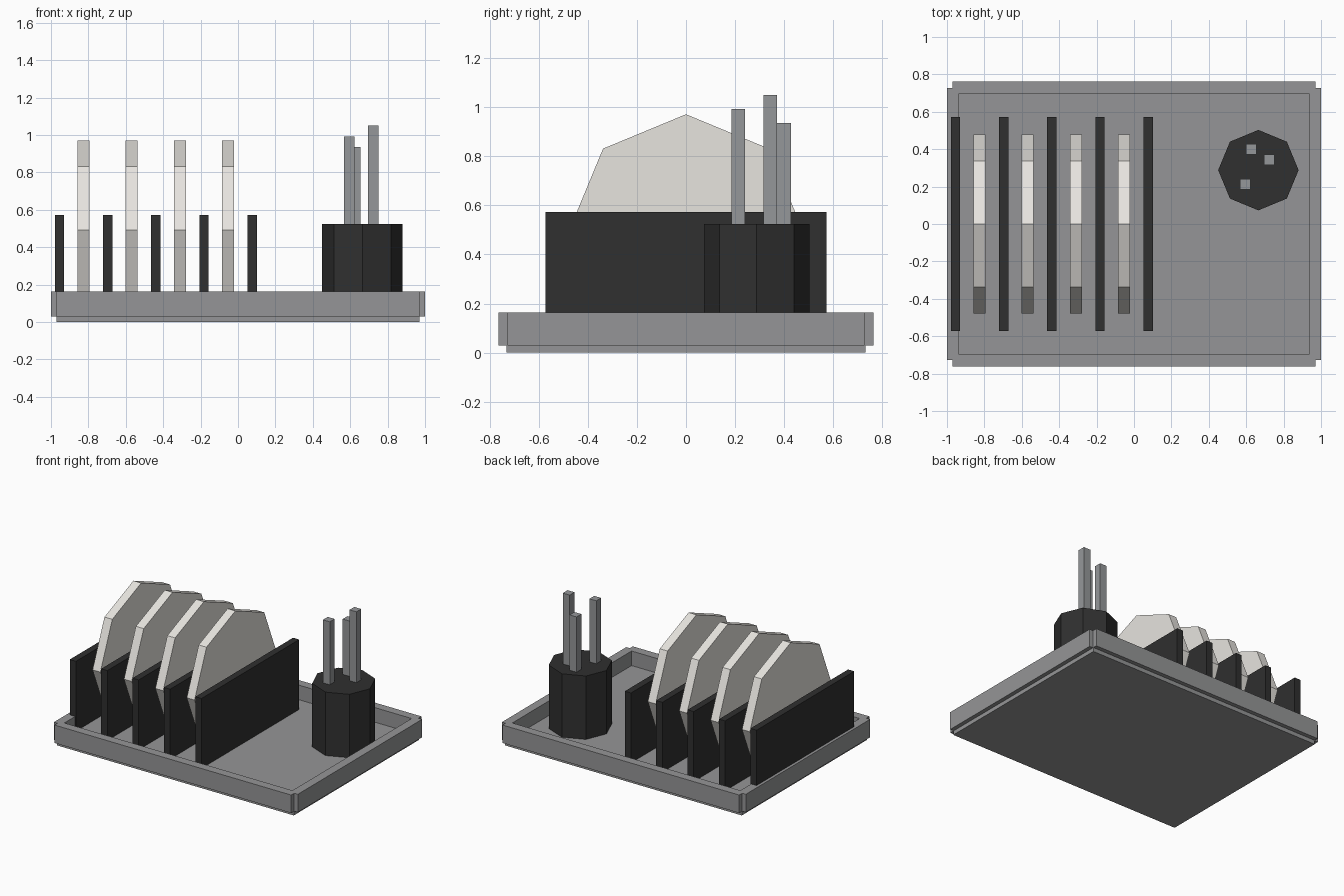
import bpy, bmesh, math
from mathutils import Matrix

if "Cube" in bpy.data.objects:
    bpy.data.objects.remove(bpy.data.objects["Cube"])


def material(name, rgb):
    m = bpy.data.materials.new(name)
    m.diffuse_color = (*rgb, 1)
    m.use_nodes = True
    m.node_tree.nodes["Principled BSDF"].inputs["Base Color"].default_value = m.diffuse_color
    return m


GREY = material("tray grey", (0.3, 0.302, 0.308))
DARK = material("charcoal", (0.029, 0.029, 0.029))
CREAM = material("off white", (0.8, 0.78, 0.74))
STEEL = material("steel grey", (0.3, 0.31, 0.32))
FLOOR = 0.055


def finish(name, bm, mat):
    mesh = bpy.data.meshes.new(name)
    bm.to_mesh(mesh)
    bm.free()
    mesh.materials.append(mat)
    ob = bpy.data.objects.new(name, mesh)
    bpy.context.collection.objects.link(ob)


def box(name, x0, x1, y0, y1, z0, z1, mat):
    bm = bmesh.new()
    bmesh.ops.create_cube(bm, size=1)
    bmesh.ops.scale(bm, vec=(x1 - x0, y1 - y0, z1 - z0), verts=bm.verts)
    bmesh.ops.translate(bm, vec=((x0 + x1) / 2, (y0 + y1) / 2, (z0 + z1) / 2), verts=bm.verts)
    finish(name, bm, mat)


def octagon(name, centre, radius, depth, rotation, mat):
    """Eight-sided prism with a corner on its local x axis."""
    bm = bmesh.new()
    bmesh.ops.create_cone(bm, cap_ends=True, segments=8, radius1=radius,
                          radius2=radius, depth=depth,
                          matrix=Matrix.Translation(centre) @ rotation)
    finish(name, bm, mat)


# Tray floor and raised rims
box("tray_floor", -0.97, 0.97, -0.732, 0.732, 0, FLOOR, GREY)
for side, s in (("left", -1), ("right", 1)):
    x0, x1 = sorted((s * 0.935, s * 1.0))
    box(f"rim_{side}", x0, x1, -0.728, 0.728, 0.03, 0.163, GREY)
for side, s in (("front", -1), ("back", 1)):
    y0, y1 = sorted((s * 0.698, s * 0.763))
    box(f"rim_{side}", -0.97, 0.97, y0, y1, 0.03, 0.163, GREY)

# Rack dividers, with a plate standing in each gap
STEP = 0.2575
for i in range(5):
    x = -0.954 + i * STEP
    box(f"rack_divider_{i + 1}", x - 0.025, x + 0.025, -0.572, 0.572, FLOOR, 0.573, DARK)
for i in range(4):
    octagon(f"plate_{i + 1}", (-0.826 + i * STEP, 0, 0.493), 0.478, 0.064,
            Matrix.Rotation(math.pi / 2, 4, 'Y'), CREAM)

# Cutlery cup with three handles
CUP_TOP = 0.525
octagon("cutlery_cup", (0.665, 0.288, (FLOOR + CUP_TOP) / 2), 0.215, CUP_TOP - FLOOR, Matrix(), DARK)
for i, (x, y, top) in enumerate(((0.595, 0.213, 0.992), (0.627, 0.399, 0.935), (0.722, 0.343, 1.05))):
    box(f"cutlery_{i + 1}", x - 0.028, x + 0.028, y - 0.028, y + 0.028, 0.4, top, STEEL)
